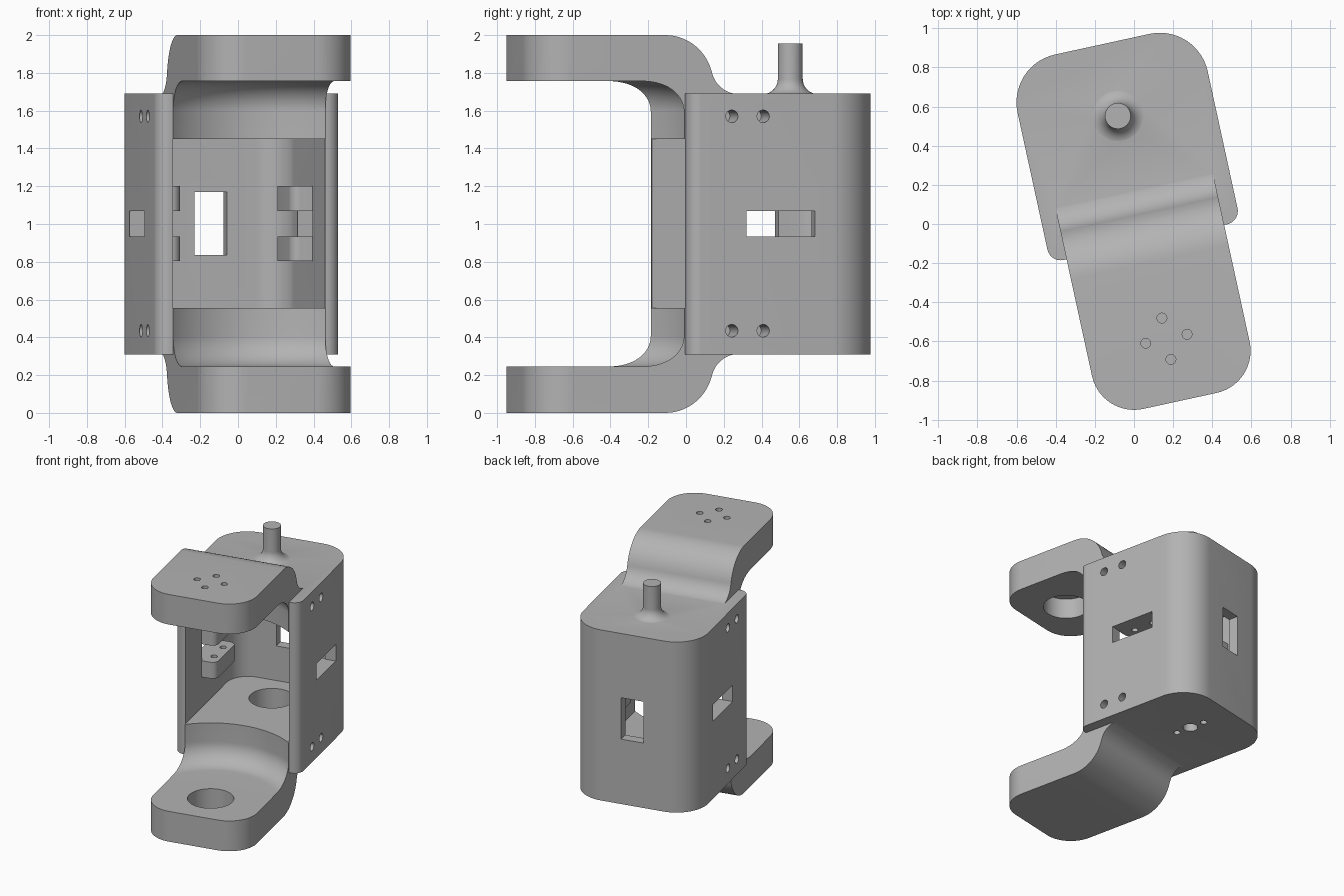
import bpy, bmesh, math
from mathutils import Vector, Matrix

if "Cube" in bpy.data.objects:
    bpy.data.objects.remove(bpy.data.objects["Cube"], do_unlink=True)

grey = bpy.data.materials.new("plain grey")
grey.use_nodes = True
grey.diffuse_color = (0.45, 0.45, 0.45, 1)
grey.node_tree.nodes["Principled BSDF"].inputs["Base Color"].default_value = grey.diffuse_color


def make(name, bm):
    bmesh.ops.recalc_face_normals(bm, faces=bm.faces)
    mesh = bpy.data.meshes.new(name)
    bm.to_mesh(mesh)
    bm.free()
    mesh.materials.append(grey)
    ob = bpy.data.objects.new(name, mesh)
    bpy.context.collection.objects.link(ob)
    return ob


def fillet(corners, steps=14):
    """Round each (u, v, radius) corner of an outline."""
    pts = []
    for i, (u, v, r) in enumerate(corners):
        p = Vector((u, v))
        if r == 0:
            pts.append(p)
            continue
        a = (Vector(corners[i - 1][:2]) - p).normalized()
        b = (Vector(corners[(i + 1) % len(corners)][:2]) - p).normalized()
        half = a.angle(b) / 2
        centre = p + (a + b).normalized() * r / math.sin(half)
        start = p + a * r / math.tan(half) - centre
        end = p + b * r / math.tan(half) - centre
        sweep = math.atan2(start.x * end.y - start.y * end.x, start.dot(end))
        for k in range(steps + 1):
            pts.append(centre + Matrix.Rotation(sweep * k / steps, 2) @ start)
    return pts


def prism(name, corners, lo, hi, axis="z"):
    bm = bmesh.new()
    place = (lambda p, w: (p.x, p.y, w)) if axis == "z" else (lambda p, w: (w, p.x, p.y))
    pts = fillet(corners)
    rings = [[bm.verts.new(place(p, w)) for p in pts] for w in (lo, hi)]
    bm.faces.new(rings[0])
    bm.faces.new(rings[1])
    for i in range(len(pts)):
        bm.faces.new((rings[0][i - 1], rings[0][i], rings[1][i], rings[1][i - 1]))
    return make(name, bm)


def slab(name, x0, x1, y0, y1, z0, z1, front=0, back=0):
    return prism(name, [(x0, y0, front), (x1, y0, front), (x1, y1, back), (x0, y1, back)], z0, z1)


def lathe(name, corners, y, seg=64):
    """Revolve a (radius, z) outline that starts and ends on the axis."""
    bm = bmesh.new()
    pts = fillet(corners)
    caps = [bm.verts.new((0, y, pts[0].y)), bm.verts.new((0, y, pts[-1].y))]
    turns = [math.tau * k / seg for k in range(seg)]
    rings = [[bm.verts.new((p.x * math.cos(t), y + p.x * math.sin(t), p.y)) for t in turns]
             for p in pts[1:-1]]
    for k in range(seg):
        bm.faces.new((caps[0], rings[0][k - 1], rings[0][k]))
        bm.faces.new((caps[1], rings[-1][k - 1], rings[-1][k]))
        for a, b in zip(rings, rings[1:]):
            bm.faces.new((a[k - 1], a[k], b[k], b[k - 1]))
    return make(name, bm)


def drill(r, x, y, z0, z1, axis="z"):
    bm = bmesh.new()
    turn = Matrix.Rotation(math.pi / 2, 4, "Y") if axis == "x" else Matrix()
    mid = (x, y, (z0 + z1) / 2)
    bmesh.ops.create_cone(bm, cap_ends=True, segments=40, radius1=r, radius2=r,
                          depth=z1 - z0, matrix=Matrix.Translation(mid) @ turn)
    return make("drill", bm)


def combine(target, tool, operation="DIFFERENCE"):
    tool.hide_render = True
    mod = target.modifiers.new("combine", "BOOLEAN")
    mod.object, mod.operation, mod.solver = tool, operation, "EXACT"
    bpy.context.view_layer.objects.active = target
    bpy.ops.object.modifier_apply(modifier=mod.name)
    bpy.data.objects.remove(tool, do_unlink=True)


AXIS = -0.62      # joint in the arms
SHAFT = 0.545     # pin and lower pocket in the housing
HALF = 0.412      # half width of the arms
WALL = 0.497      # half width of the housing

# housing with rounded back
bracket = slab("joint_bracket", -WALL, WALL, -0.115, 0.92, 0.31, 1.69, 0.07, 0.25)

# pair of cranked arms, rounded at the front
arms = prism("arms", [(-0.945, 0, 0), (-0.02, 0, 0.26), (0.06, 0.312, 0.15), (0.3, 0.312, 0),
                      (0.3, 1.688, 0), (0.06, 1.688, 0.15), (-0.02, 2, 0.26), (-0.945, 2, 0)],
             -HALF, HALF, "x")
combine(arms, slab("arm_plan", -HALF - 0.0, HALF, -0.945, 0.5, -0.1, 2.1, 0.22), "INTERSECT")
combine(bracket, arms, "UNION")

# filleted round clearance between the arms
combine(bracket, lathe("clearance", [(0, 0.245, 0), (0.647, 0.245, 0.16),
                                     (0.647, 1.757, 0.16), (0, 1.757, 0)], AXIS, 128))
# inner cavity
combine(bracket, slab("cavity", -HALF - 0.001, HALF + 0.001, -0.3, 0.84, 0.555, 1.45, 0, 0.17))

# back window and side slots
combine(bracket, slab("back_window", -0.088, 0.088, 0.7, 1.1, 0.835, 1.17))
combine(bracket, slab("side_slots", -0.7, 0.7, 0.2, 0.57, 0.935, 1.07))

# pivot pin on top with a flared foot
combine(bracket, lathe("pin", [(0, 1.6, 0), (0.16, 1.6, 0), (0.16, 1.688, 0),
                               (0.066, 1.688, 0.08), (0.066, 1.955, 0), (0, 1.955, 0)], SHAFT), "UNION")

# bearing pockets and the holes through them
combine(bracket, drill(0.17, 0, AXIS, 0.09, 0.35))
combine(bracket, drill(0.17, 0, AXIS, 1.6, 1.92))
combine(bracket, drill(0.17, 0, SHAFT, 0.39, 0.7))
combine(bracket, drill(0.055, 0, SHAFT, 0.2, 0.5))
for side in (-1, 1):
    combine(bracket, drill(0.025, 0.108 * side, AXIS, 1.8, 2.1))
    combine(bracket, drill(0.025, 0, AXIS + 0.108 * side, 1.8, 2.1))
    combine(bracket, drill(0.025, 0, SHAFT + 0.125 * side, 0.2, 0.5))
    # screw holes in the housing sides
    for y in (0.12, 0.29):
        for z in (0.435, 1.57):
            combine(bracket, drill(0.033, side * WALL, y, z - 0.2, z + 0.2, "x"))

# drilled lugs above and below each side slot
lugs = []
for side, label in ((-1, "right"), (1, "left")):
    for z, level in ((0.803, "lower"), (1.07, "upper")):
        inner, outer = side * (HALF - 0.115), side * (HALF + 0.02)
        lug = prism(f"{label}_{level}_lug", [(inner, 0.195, 0.05), (outer, 0.195, 0),
                                             (outer, 0.58, 0), (inner, 0.58, 0.05)], z, z + 0.132)
        for y in (0.3, 0.47):
            combine(lug, drill(0.024, side * (HALF - 0.055), y, z - 0.1, z + 0.3))
        lugs.append(lug)

# turn everything about the vertical and shade
pose = Matrix.Rotation(math.radians(12.3), 4, "Z") @ Matrix.Translation((0.037, 0.012, 0))
for ob in [bracket] + lugs:
    ob.data.transform(pose)
    bpy.ops.object.select_all(action="DESELECT")
    ob.select_set(True)
    bpy.context.view_layer.objects.active = ob
    bpy.ops.object.shade_smooth_by_angle(angle=math.radians(30))
